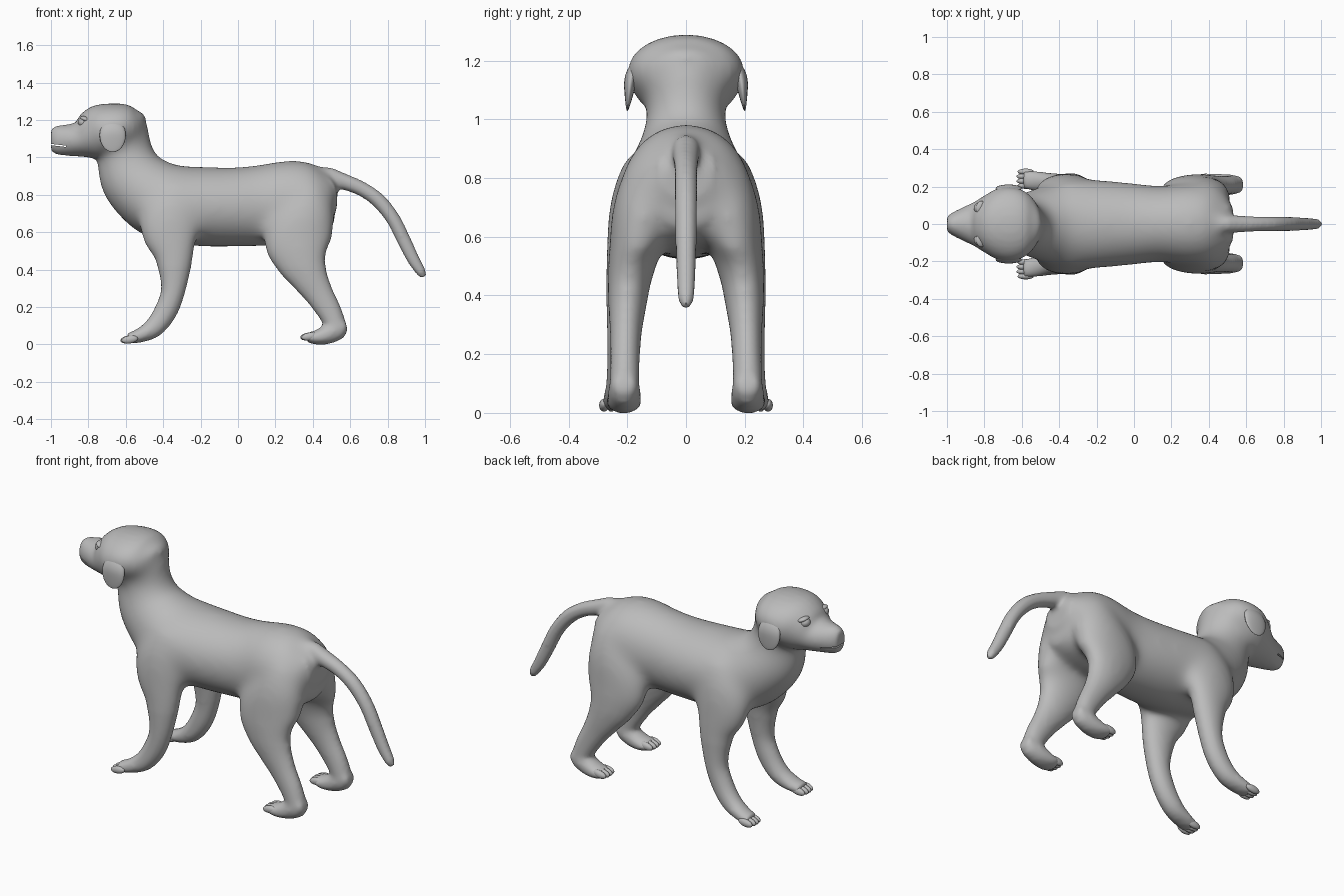
import bpy, bmesh, math
from mathutils import Vector, Matrix

cube = bpy.data.objects.get("Cube")
if cube:
    bpy.data.objects.remove(cube)

GREY = (0.5, 0.5, 0.5, 1)
mat = bpy.data.materials.new("plain grey")
mat.use_nodes = True
mat.diffuse_color = GREY
bsdf = mat.node_tree.nodes["Principled BSDF"]
bsdf.inputs["Base Color"].default_value = GREY
bsdf.inputs["Roughness"].default_value = 0.7


def finish(bm, name):
    bmesh.ops.recalc_face_normals(bm, faces=bm.faces)
    mesh = bpy.data.meshes.new(name)
    bm.to_mesh(mesh)
    bm.free()
    mesh.materials.append(mat)
    obj = bpy.data.objects.new(name, mesh)
    bpy.context.collection.objects.link(obj)
    for o in bpy.context.selected_objects:
        o.select_set(False)
    obj.select_set(True)
    bpy.context.view_layer.objects.active = obj
    bpy.ops.object.shade_smooth()
    return obj


def spline(p, steps=5):
    """Smooth path through stations by Catmull-Rom."""
    p = [p[0]] + p + [p[-1]]
    out = []
    for i in range(1, len(p) - 2):
        for s in range(steps):
            t = s / steps
            out.append([0.5 * (2 * b + (c - a) * t + (2 * a - 5 * b + 4 * c - d) * t ** 2
                               + (3 * b - a - 3 * c + d) * t ** 3)
                        for a, b, c, d in zip(p[i - 1], p[i], p[i + 1], p[i + 2])])
    return out + [list(p[-1])]


def loft(bm, stations, side=1, n=28, grow=0.004):
    """Skin of ellipses; each station is x, y, z, depth, half width."""
    path = spline(stations)
    rings = []
    for i, (x, y, z, a, b) in enumerate(path):
        q, r = path[max(i - 1, 0)], path[min(i + 1, len(path) - 1)]
        t = Vector((r[0] - q[0], 0, r[2] - q[2])).normalized()
        normal = Vector((-t.z, 0, t.x))
        ring = []
        for k in range(n):
            w = math.tau * k / n
            co = Vector((x, y, z)) + normal * (a + grow) * math.cos(w)
            co.y += (b + grow) * math.sin(w)
            ring.append(bm.verts.new((co.x, co.y * side, co.z)))
        rings.append(ring)
    for r0, r1 in zip(rings, rings[1:]):
        for k in range(n):
            bm.faces.new((r0[k], r0[(k + 1) % n], r1[(k + 1) % n], r1[k]))
    bm.faces.new(rings[0])
    bm.faces.new(rings[-1])


def ball(bm, loc, size, tilt=0, axis='X'):
    m = Matrix.Translation(loc) @ Matrix.Rotation(tilt, 4, axis) @ Matrix.Diagonal((*size, 1))
    bmesh.ops.create_uvsphere(bm, u_segments=24, v_segments=16, radius=1, matrix=m)


# Neck, chest, belly and rump in one run
trunk = [(-.64, 0, 1.18, .135, .135), (-.628, 0, 1.12, .15, .14), (-.603, 0, 1.01, .15, .13),
         (-.55, 0, .88, .182, .17), (-.43, 0, .777, .203, .215), (-.32, 0, .748, .205, .238),
         (-.18, 0, .736, .21, .232), (0, 0, .735, .209, .215), (.15, 0, .745, .215, .2),
         (.3, 0, .766, .216, .213), (.42, 0, .77, .19, .2), (.5, 0, .78, .125, .15),
         (.53, 0, .78, .055, .07)]
# Skull to muzzle
head = [(-.503, 0, 1.16, .04, .05), (-.52, 0, 1.163, .075, .11), (-.565, 0, 1.16, .107, .165),
        (-.64, 0, 1.16, .126, .198), (-.72, 0, 1.138, .143, .19), (-.79, 0, 1.114, .128, .152),
        (-.85, 0, 1.096, .09, .117), (-.92, 0, 1.092, .079, .083), (-.97, 0, 1.092, .073, .058),
        (-1, 0, 1.092, .055, .036)]
tail = [(.36, 0, .92, .04, .04), (.47, 0, .9, .047, .045), (.56, 0, .872, .04, .042),
        (.66, 0, .832, .036, .036), (.75, 0, .77, .036, .035), (.83, 0, .67, .035, .034),
        (.89, 0, .55, .034, .032), (.94, 0, .45, .03, .029), (.98, 0, .385, .023, .023),
        (.993, 0, .358, .012, .012)]
front_leg = [(-.32, .11, .86, .1, .1), (-.345, .15, .73, .165, .103),
             (-.362, .183, .6, .16, .083), (-.342, .203, .47, .102, .066),
             (-.345, .213, .3, .063, .053), (-.385, .215, .18, .058, .05),
             (-.45, .22, .09, .05, .05), (-.53, .23, .046, .034, .05), (-.59, .238, .032, .024, .047)]
hind_leg = [(.38, .1, .85, .1, .1), (.36, .142, .71, .157, .103), (.322, .172, .56, .186, .087),
            (.34, .192, .45, .138, .07), (.38, .2, .36, .099, .06), (.433, .205, .27, .074, .05),
            (.492, .208, .17, .061, .046), (.53, .21, .085, .05, .047)]
hind_foot = [(.58, .21, .1, .028, .032), (.54, .21, .088, .055, .047), (.48, .21, .055, .05, .053),
             (.42, .212, .037, .035, .056), (.37, .215, .04, .024, .052)]

bm = bmesh.new()
for part in (trunk, head, tail):
    loft(bm, part)
for side in (1, -1):
    for part in (front_leg, hind_leg, hind_foot):
        loft(bm, part, side)
body = finish(bm, "body")

# Mouth slit cutter
bm = bmesh.new()
bmesh.ops.create_cube(bm, size=1, matrix=Matrix.Translation((-.98, 0, 1.066))
                      @ Matrix.Rotation(.12, 4, 'Y') @ Matrix.Diagonal((.12, .4, .007, 1)))
cutter = finish(bm, "mouth_cutter")
cutter.hide_render = True


def apply_modifier(kind, **settings):
    m = body.modifiers.new("step", kind)
    for key, value in settings.items():
        setattr(m, key, value)
    cutter.select_set(False)
    body.select_set(True)
    bpy.context.view_layer.objects.active = body
    bpy.ops.object.modifier_apply(modifier=m.name)


# Fuse the body into one skin and soften it
apply_modifier('REMESH', mode='VOXEL', voxel_size=0.012, use_smooth_shade=True)
apply_modifier('SMOOTH', factor=0.5, iterations=9)

# Melt shoulders, hips and nape into the trunk
group = body.vertex_groups.new(name="joints")
for v in body.data.vertices:
    x, y, z = v.co
    low = min(max((z - .42) / .15, 0), 1)
    high = min(max((1.25 - z) / .15, 0), 1)
    front = min(max((x + .75) / .1, 0), 1)
    rear = min(max((.5 - x) / .06, 0), 1) if abs(y) < .1 else 1
    group.add([v.index], low * high * front * rear, 'REPLACE')
apply_modifier('SMOOTH', factor=0.5, iterations=90, vertex_group="joints")

# Cut the mouth
apply_modifier('BOOLEAN', operation='DIFFERENCE', solver='EXACT', object=cutter)
bpy.data.objects.remove(cutter)
bpy.ops.object.shade_smooth_by_angle(angle=math.radians(45))

# Nose tip
bm = bmesh.new()
ball(bm, (-.966, 0, 1.136), (.032, .036, .026))
finish(bm, "nose")

for side, label in ((1, "left"), (-1, "right")):
    # Hanging ear flap whose root sinks into the skull
    bm = bmesh.new()
    ball(bm, (0, 0, 0), (.07, .02, .09))
    for v in bm.verts:
        v.co.y = v.co.y * (1 + 6 * v.co.z) + .008 - 3 * max(v.co.z, 0) ** 2 - .1 * v.co.z
    bmesh.ops.transform(bm, matrix=Matrix.Translation((-.67, .183, 1.118)), verts=bm.verts)
    bmesh.ops.scale(bm, vec=(1, side, 1), verts=bm.verts)
    finish(bm, f"{label}_ear")

    # Eyeball under a brow lid
    bm = bmesh.new()
    ball(bm, (-.828, side * .085, 1.188), (.028, .03, .027))
    ball(bm, (-.815, side * .085, 1.203), (.032, .038, .015), .35, 'Y')
    finish(bm, f"{label}_eye")

    # Four toes per paw
    for paw, x, y, z in (("front", -.588, .242, .026), ("hind", .374, .215, .042)):
        bm = bmesh.new()
        for k in (-1.5, -.5, .5, 1.5):
            back = .006 * abs(k)
            ball(bm, (x + back, side * (y + k * .025), z), (.044, .0165, .021), -.15, 'Y')
        finish(bm, f"{label}_{paw}_toes")
